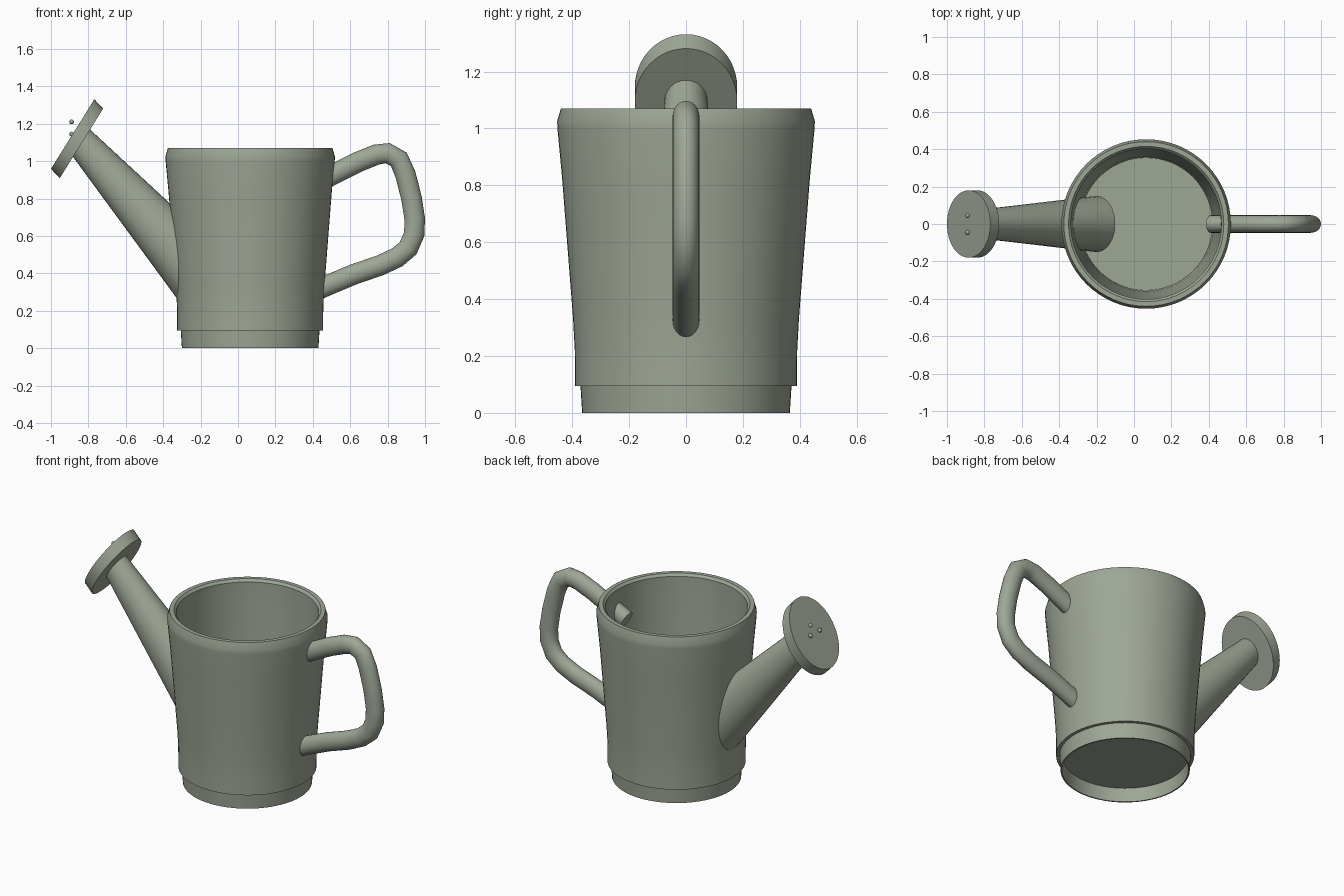
import bpy, bmesh, math
from mathutils import Vector

if "Cube" in bpy.data.objects:
    bpy.data.objects.remove(bpy.data.objects["Cube"])

sage = bpy.data.materials.new("sage_green")
sage.diffuse_color = (0.34, 0.385, 0.305, 1)
sage.use_nodes = True
sage.node_tree.nodes["Principled BSDF"].inputs["Base Color"].default_value = sage.diffuse_color


def finish(name, bm, angle=40):
    bmesh.ops.recalc_face_normals(bm, faces=bm.faces)
    me = bpy.data.meshes.new(name)
    bm.to_mesh(me)
    bm.free()
    me.materials.append(sage)
    ob = bpy.data.objects.new(name, me)
    bpy.context.collection.objects.link(ob)
    bpy.ops.object.select_all(action='DESELECT')
    ob.select_set(True)
    bpy.context.view_layer.objects.active = ob
    bpy.ops.object.shade_smooth_by_angle(angle=math.radians(angle))
    return ob


def loft(name, rings, n=32, angle=40):
    """Capped skin through ellipses given as (centre, axis_u, axis_v)."""
    bm = bmesh.new()
    loops = []
    for c, u, v in rings:
        c, u, v = Vector(c), Vector(u), Vector(v)
        loops.append([bm.verts.new(c + u * math.cos(2 * math.pi * i / n)
                                   + v * math.sin(2 * math.pi * i / n)) for i in range(n)])
    for a, b in zip(loops, loops[1:]):
        for i in range(n):
            j = (i + 1) % n
            bm.faces.new((a[i], a[j], b[j], b[i]))
    bm.faces.new(loops[0])
    bm.faces.new(loops[-1])
    return finish(name, bm, angle)


# Body: recessed foot, tapered outside, rolled lip, inner wall and floor
profile = [(0.352, 0.085), (0.357, 0.0), (0.365, 0.0), (0.371, 0.095), (0.39, 0.095),
           (0.391, 0.22), (0.397, 0.33), (0.418, 0.60), (0.436, 0.83), (0.452, 1.0),
           (0.453, 1.025), (0.44, 1.07), (0.415, 1.07), (0.402, 1.055), (0.402, 1.0),
           (0.385, 0.6), (0.362, 0.25), (0.355, 0.11)]
loft("can_body", [((0.065, 0, z), (r, 0, 0), (0, r, 0)) for r, z in profile], 64)

# Spout: tapered tube that runs through the wall
loft("spout", [((-0.20, 0, 0.38), (0.10, 0, 0.15), (0, 0.15, 0)),
               ((-0.84, 0, 1.10), (0.046, 0, 0.072), (0, 0.075, 0))])

# Sprinkler head: tilted oval disc
u, v = (0.116, 0, 0.186), (0, 0.18, 0)
loft("sprinkler_head", [((-0.837, 0, 1.095), u, v), ((-0.884, 0, 1.145), u, v)], 48)

# Small beads on the sprinkler face
for i, (y, z) in enumerate([(0.045, 1.21), (0.045, 1.145), (-0.045, 1.145)]):
    bm = bmesh.new()
    bmesh.ops.create_uvsphere(bm, u_segments=16, v_segments=8, radius=0.0125)
    bmesh.ops.translate(bm, verts=bm.verts, vec=(-0.89, y, z))
    finish(f"bead_{i + 1}", bm)

# Handle: oval tube swept along a bent path
path = [(0.41, 0.88), (0.51, 0.93), (0.64, 0.995), (0.74, 1.035), (0.80, 1.043),
        (0.86, 1.01), (0.895, 0.93), (0.928, 0.80), (0.945, 0.69), (0.942, 0.61),
        (0.91, 0.535), (0.85, 0.485), (0.76, 0.443), (0.62, 0.395), (0.50, 0.345),
        (0.43, 0.315)]
pts = [Vector((x, 0, z)) for x, z in path]
rings = []
for i, p in enumerate(pts):
    t = (pts[min(i + 1, len(pts) - 1)] - pts[max(i - 1, 0)]).normalized()
    rings.append((p, Vector((-t.z, 0, t.x)) * 0.055, (0, 0.047, 0)))
loft("handle", rings, 24, 50)
